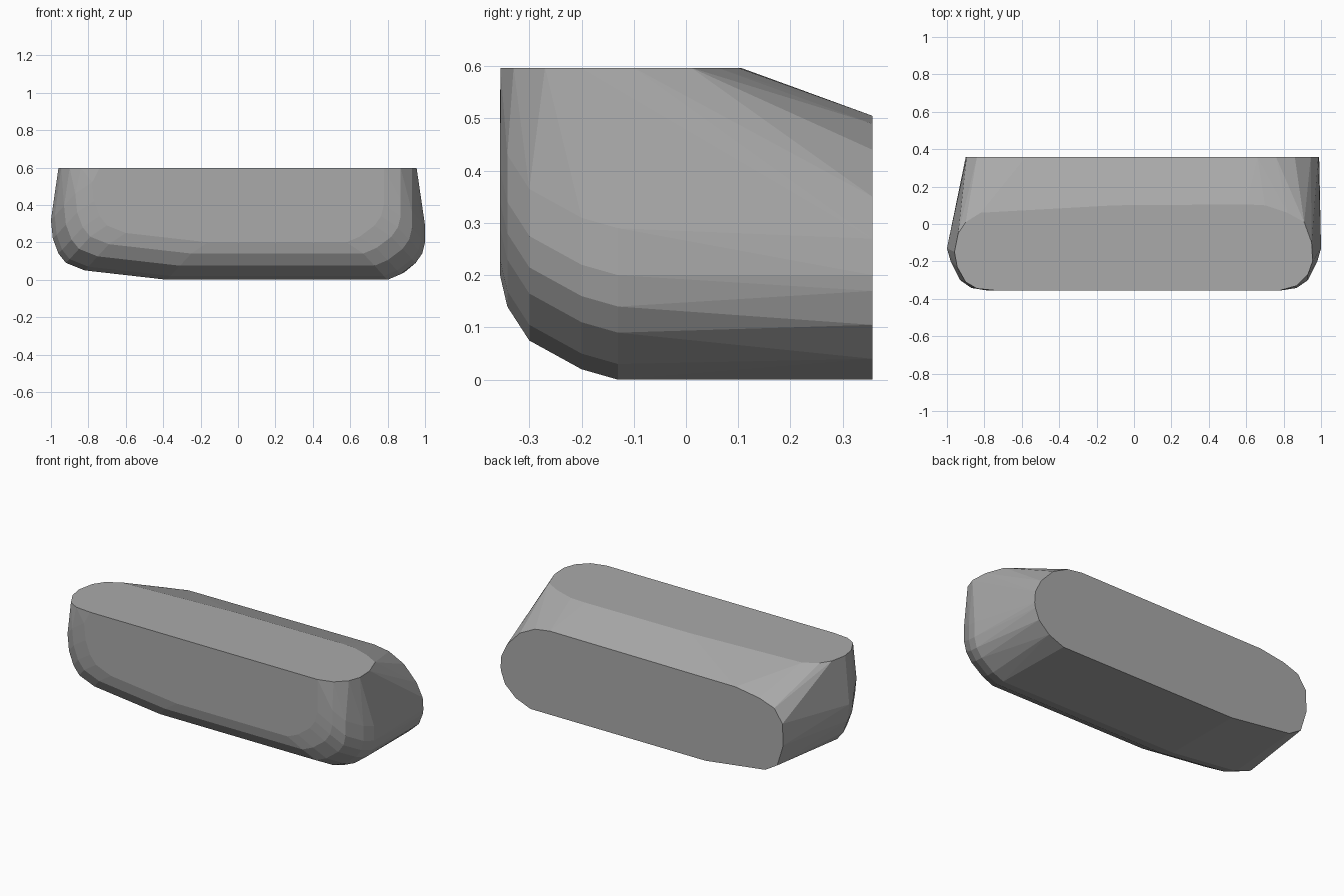
import bpy
import bmesh
import math

default_cube = bpy.data.objects.get("Cube")
if default_cube:
    bpy.data.objects.remove(default_cube, do_unlink=True)

TOP_HEIGHT = 0.597
BACK_DEPTH = 0.357


def make_material(name, colour):
    material = bpy.data.materials.new(name)
    material.use_nodes = True
    material.diffuse_color = colour
    material.node_tree.nodes["Principled BSDF"].inputs["Base Color"].default_value = colour
    return material


def add_section(bm, outline, depth, inset=0, lift=0):
    """Place an upright outline at a depth, pulled in at the ends and raised."""
    for x, z in outline:
        bm.verts.new((x - math.copysign(min(inset, abs(x)), x), depth, z + lift))


# Flat top outline, in x and y
top_outline = [
    (-.74, -.355), (-.84, -.345), (-.9, -.31), (-.945, -.23), (-.96, -.15),
    (-.94, -.05), (-.9, .01), (-.82, .06), (-.7, .07), (-.1, .1), (.6, .105),
    (.7, .1), (.82, .06), (.91, .01), (.95, -.1), (.955, -.2), (.93, -.27),
    (.87, -.33), (.78, -.355),
]

# Flat back outline, in x and z
back_outline = [
    (.99, .2), (.985, .27), (.945, .35), (.86, .44), (.76, .49), (.66, .505),
    (-.58, .5), (-.74, .475), (-.84, .44), (-.895, .36), (-.9, .23),
    (-.86, .1), (-.78, .052), (-.38, 0), (.79, 0), (.89, .04), (.96, .105),
    (.985, .17),
]

# Widest section of the body, in x and z
belly_outline = [
    (-1, .32), (-.99, .22), (-.96, .14), (-.92, .09), (-.82, .05), (-.38, 0),
    (.8, 0), (.87, .03), (.95, .09), (.985, .14), (1, .2), (1, .29),
]

bm = bmesh.new()
for x, y in top_outline:
    bm.verts.new((x, y, TOP_HEIGHT))
add_section(bm, back_outline, BACK_DEPTH)

# Rounded front: sections shrink and rise towards the front face
for depth, inset, lift in [
    (-.13, 0, 0), (-.2, .02, .02), (-.3, .07, .075),
    (-.342, .13, .14), (-.356, .22, .2),
]:
    add_section(bm, belly_outline, depth, inset, lift)

# Wrap all sections in one faceted shell
result = bmesh.ops.convex_hull(bm, input=bm.verts[:], use_existing_faces=False)
loose = [v for v in bm.verts if not v.link_faces]
bmesh.ops.delete(bm, geom=loose, context="VERTS")
bmesh.ops.dissolve_limit(bm, angle_limit=math.radians(1), verts=bm.verts[:], edges=bm.edges[:])
bmesh.ops.recalc_face_normals(bm, faces=bm.faces[:])

mesh = bpy.data.meshes.new("rounded_body")
bm.to_mesh(mesh)
bm.free()
body = bpy.data.objects.new("rounded_body", mesh)
bpy.context.collection.objects.link(body)
mesh.materials.append(make_material("plain_grey", (0.4, 0.4, 0.4, 1)))
